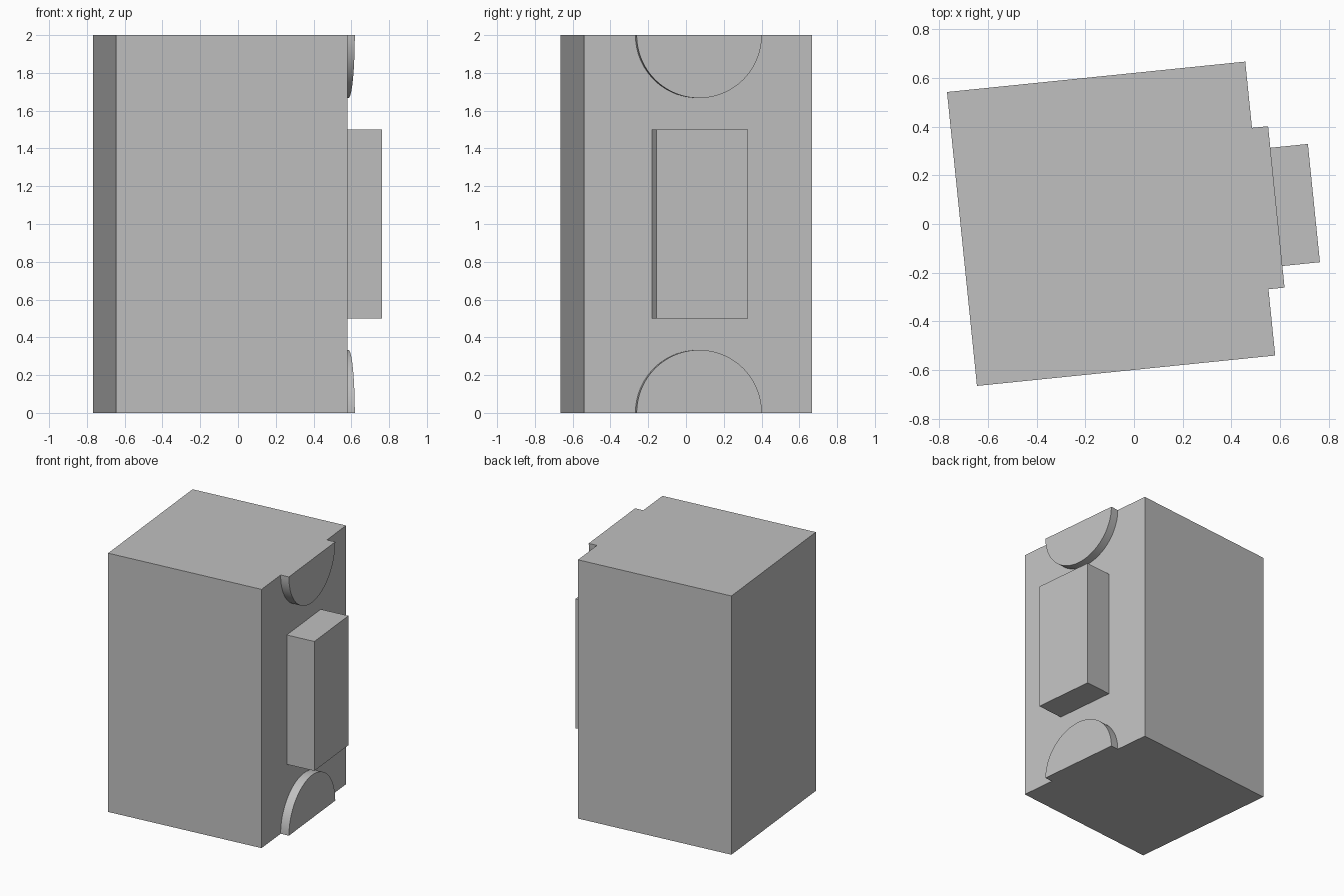
import bpy
import bmesh
import math
from mathutils import Matrix, Vector

cube = bpy.data.objects.get("Cube")
if cube:
    bpy.data.objects.remove(cube, do_unlink=True)

# Plain grey for the whole model
GREY = (0.53, 0.53, 0.53, 1.0)
mat = bpy.data.materials.new("light_grey")
mat.use_nodes = True
mat.diffuse_color = GREY
mat.node_tree.nodes["Principled BSDF"].inputs["Base Color"].default_value = GREY

# The model is turned slightly about its vertical axis
PLACE = Matrix.Translation((-0.094, 0.001, 0)) @ Matrix.Rotation(math.radians(5.82), 4, "Z")
HEIGHT = 2.0
WIDTH, DEPTH = 1.231, 1.213
SIDE = WIDTH / 2


def extrude_profile(name, points, x0, x1):
    """Extrude a (y, z) outline along x from x0 to x1."""
    bm = bmesh.new()
    face = bm.faces.new([bm.verts.new((x0, y, z)) for y, z in points])
    result = bmesh.ops.extrude_face_region(bm, geom=[face], use_keep_orig=True)
    moved = [g for g in result["geom"] if isinstance(g, bmesh.types.BMVert)]
    bmesh.ops.translate(bm, verts=moved, vec=Vector((x1 - x0, 0, 0)))
    bmesh.ops.recalc_face_normals(bm, faces=bm.faces)
    mesh = bpy.data.meshes.new(name)
    bm.to_mesh(mesh)
    bm.free()
    mesh.materials.append(mat)
    obj = bpy.data.objects.new(name, mesh)
    obj.matrix_world = PLACE
    bpy.context.collection.objects.link(obj)
    return obj


def rectangle(width, z0, z1):
    h = width / 2
    return [(-h, z0), (h, z0), (h, z1), (-h, z1)]


def half_disc(radius, z, direction, steps=48):
    angles = [math.pi * i / steps for i in range(steps + 1)]
    return [(radius * math.cos(a), z + direction * radius * math.sin(a)) for a in angles]


# Main block and the raised rectangular handle on its side
extrude_profile("body", rectangle(DEPTH, 0, HEIGHT), -SIDE, SIDE)
extrude_profile("side_block", rectangle(0.488, 0.5, 1.5), SIDE, 0.837)

# Half discs at the top and bottom edges of the same side
for name, z, direction in (("lower_half_disc", 0, 1), ("upper_half_disc", HEIGHT, -1)):
    disc = extrude_profile(name, half_disc(0.333, z, direction), SIDE, 0.682)
    bpy.ops.object.select_all(action="DESELECT")
    disc.select_set(True)
    bpy.context.view_layer.objects.active = disc
    bpy.ops.object.shade_smooth_by_angle(angle=math.radians(30))
